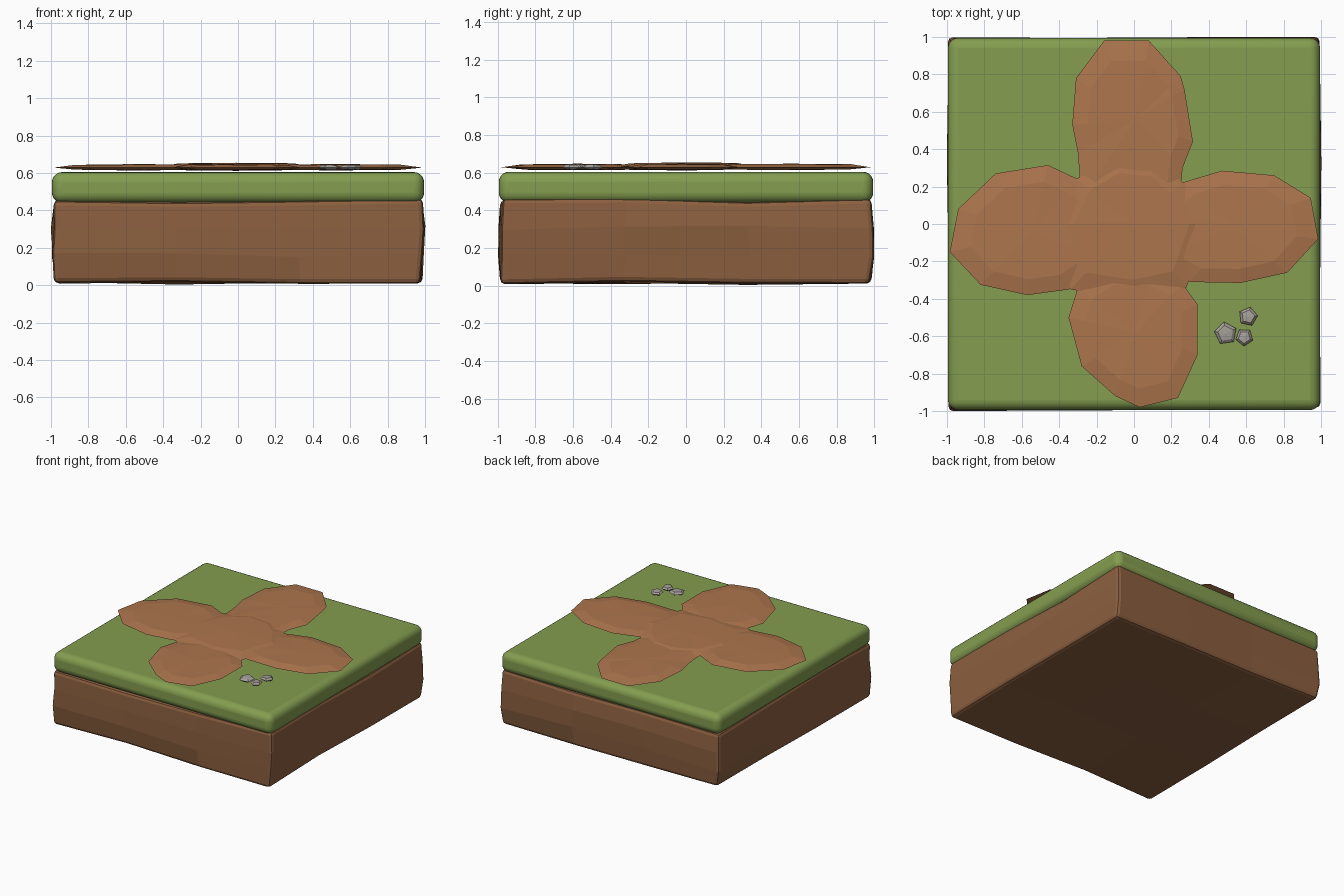
import bpy, bmesh, random
from math import sin, cos, tau
from mathutils import Vector

if "Cube" in bpy.data.objects:
    bpy.data.objects.remove(bpy.data.objects["Cube"])

random.seed(4)


def material(name, rgb):
    m = bpy.data.materials.new(name)
    m.diffuse_color = (*rgb, 1)
    m.use_nodes = True
    m.node_tree.nodes["Principled BSDF"].inputs["Base Color"].default_value = m.diffuse_color
    return m


GRASS = material("grass_green", (0.23, 0.34, 0.08))
DIRT = material("dirt_brown", (0.26, 0.115, 0.05))
PATH = material("path_brown", (0.42, 0.18, 0.075))
STONE = material("stone_grey", (0.38, 0.35, 0.32))


def finish(bm, name, mat):
    bmesh.ops.recalc_face_normals(bm, faces=bm.faces)
    mesh = bpy.data.meshes.new(name)
    bm.to_mesh(mesh)
    bm.free()
    mesh.materials.append(mat)
    obj = bpy.data.objects.new(name, mesh)
    bpy.context.collection.objects.link(obj)
    return obj


def box(size, z0, z1):
    bm = bmesh.new()
    bmesh.ops.create_cube(bm, size=1)
    for v in bm.verts:
        v.co = Vector((v.co.x * size, v.co.y * size, z0 + (v.co.z + 0.5) * (z1 - z0)))
    return bm


def bevel(obj, width, segments):
    b = obj.modifiers.new("bevel", "BEVEL")
    b.width, b.segments = width, segments
    b.limit_method, b.angle_limit = "ANGLE", 0.7


def pad(name, outline, z_edge, z_top, z_bottom, mat, inset=0.75):
    """Thin faceted lens: wide rim with smaller flat top and bottom rings."""
    bm = bmesh.new()
    c = sum((Vector(p) for p in outline), Vector((0, 0))) / len(outline)

    def ring(scale, z, wobble=0.0):
        return [bm.verts.new((*(c + (Vector(p) - c) * scale),
                              z + random.uniform(-wobble, wobble))) for p in outline]

    rim = ring(1, z_edge)
    n = len(outline)
    for z in (z_top, z_bottom):
        inner = ring(inset, z_edge + (z - z_edge) * 0.8, 0.002)
        centre = bm.verts.new((*c, z))
        for i in range(n):
            j = (i + 1) % n
            bm.faces.new((rim[i], rim[j], inner[j], inner[i]))
            bm.faces.new((inner[i], inner[j], centre))
    return finish(bm, name, mat)


# Grass slab with rounded edges
grass = finish(box(1.99, 0.44, 0.605), "grass_slab", GRASS)
bevel(grass, 0.055, 5)
bpy.context.view_layer.objects.active = grass
grass.select_set(True)
bpy.ops.object.shade_smooth_by_angle()

# Rough dirt block, cut in thirds and slightly jittered
bm = box(1.96, 0.015, 0.455)
bmesh.ops.subdivide_edges(bm, edges=bm.edges[:], cuts=2, use_grid_fill=True)
for v in bm.verts:
    bulge = 1.012 if 0.1 < v.co.z < 0.4 else 1.0
    v.co.x = v.co.x * bulge + random.uniform(-0.01, 0.01)
    v.co.y = v.co.y * bulge + random.uniform(-0.01, 0.01)
    v.co.z += random.uniform(-0.012, 0.012)
bevel(finish(bm, "dirt_block", DIRT), 0.025, 2)

# Crossing dirt path: four arms and a centre patch
arms = {
    "north": [(-.16, .98), (.08, .98), (.25, .79), (.27, .72), (.315, .44), (.26, .30),
              (.24, .12), (-.28, .12), (-.30, .38), (-.33, .53), (-.31, .78)],
    "west": [(-.985, -.15), (-.94, .08), (-.74, .27), (-.46, .315), (-.30, .24), (-.12, .1),
             (-.12, -.2), (-.35, -.35), (-.57, -.38), (-.82, -.325)],
    "east": [(.985, -.08), (.945, .14), (.75, .26), (.47, .285), (.27, .225), (.1, .1),
             (.1, -.2), (.30, -.31), (.57, -.315), (.82, -.26)],
    "south": [(-.35, -.5), (-.28, -.76), (-.1, -.92), (.03, -.98), (.235, -.93), (.34, -.7),
              (.34, -.43), (.26, -.32), (.1, -.24), (-.15, -.24), (-.3, -.34)],
}
for side, outline in arms.items():
    pad("path_" + side, outline, 0.629, 0.648, 0.614, PATH)
pad("path_centre", [(-.42, 0), (-.31, .24), (-.1, .36), (.12, .34), (.265, .22), (.4, 0),
                    (.28, -.34), (0, -.4), (-.34, -.35)], 0.632, 0.655, 0.612, PATH)

# Three small five-sided stones
for i, (x, y, r, turn) in enumerate([(.49, -.585, .062, .45), (.61, -.495, .052, .1),
                                     (.59, -.605, .048, .9)]):
    pts = [(x + r * cos(turn + k * tau / 5), y + r * sin(turn + k * tau / 5)) for k in range(5)]
    pad(f"stone_{i + 1}", pts, 0.629, 0.646, 0.615, STONE, 0.7)
